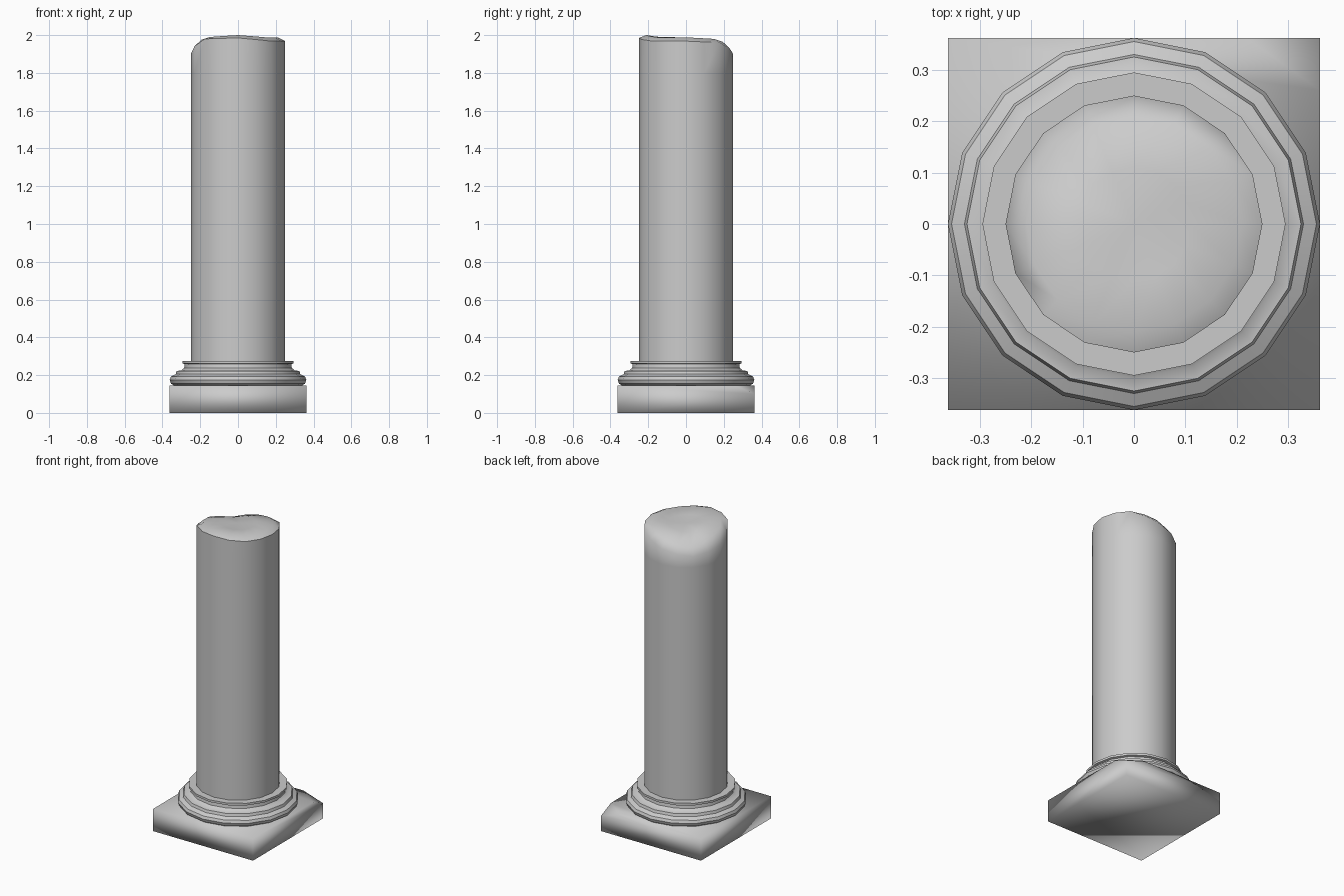
import bpy, bmesh, math
from mathutils import Vector

if "Cube" in bpy.data.objects:
    bpy.data.objects.remove(bpy.data.objects["Cube"], do_unlink=True)

SIDES = 16

stone = bpy.data.materials.new("pale_stone")
stone.use_nodes = True
stone.diffuse_color = (0.6, 0.6, 0.6, 1)
stone.node_tree.nodes["Principled BSDF"].inputs["Base Color"].default_value = (0.6, 0.6, 0.6, 1)


def finish(name, bm, angle):
    bmesh.ops.recalc_face_normals(bm, faces=bm.faces[:])
    mesh = bpy.data.meshes.new(name)
    bm.to_mesh(mesh)
    bm.free()
    mesh.materials.append(stone)
    obj = bpy.data.objects.new(name, mesh)
    bpy.context.collection.objects.link(obj)
    bpy.ops.object.select_all(action='DESELECT')
    obj.select_set(True)
    bpy.context.view_layer.objects.active = obj
    bpy.ops.object.shade_smooth_by_angle(angle=math.radians(angle))
    return obj


def ring(bm, radius, height):
    """Ring of vertices; height is a function of the turn angle."""
    verts = []
    for i in range(SIDES):
        a = math.tau * i / SIDES
        verts.append(bm.verts.new((radius * math.cos(a), radius * math.sin(a), height(a))))
    return verts


def lathe(name, profile, angle, tip=None):
    bm = bmesh.new()
    rings = [ring(bm, r, h if callable(h) else (lambda a, z=h: z)) for r, h in profile]
    for low, high in zip(rings, rings[1:]):
        for i in range(SIDES):
            j = (i + 1) % SIDES
            bm.faces.new((low[i], low[j], high[j], high[i]))
    bm.faces.new(rings[0])
    if tip is None:
        bm.faces.new(rings[-1])
    else:
        centre = bm.verts.new((0, 0, tip))
        for i in range(SIDES):
            bm.faces.new((rings[-1][i], rings[-1][(i + 1) % SIDES], centre))
    return finish(name, bm, angle)


def broken(levels):
    """Uneven height from eight compass levels, starting at +x."""
    def height(a):
        t = a / math.tau * 8
        k = int(t + 1e-6)
        f = t - k
        return levels[k % 8] * (1 - f) + levels[(k + 1) % 8] * f
    return height


# Square plinth with one chipped back corner
bm = bmesh.new()
bmesh.ops.create_cube(bm, size=1)
bmesh.ops.scale(bm, vec=(0.724, 0.724, 0.145), verts=bm.verts)
bmesh.ops.translate(bm, vec=(0, 0, 0.0725), verts=bm.verts)
a, b, c = Vector((0.22, 0.362, 0.145)), Vector((0.362, 0.26, 0.145)), Vector((0.362, 0.362, 0.1))
normal = (b - a).cross(c - a)
if normal.z < 0:
    normal.negate()
cut = bmesh.ops.bisect_plane(bm, geom=bm.verts[:] + bm.edges[:] + bm.faces[:],
                             plane_co=a, plane_no=normal, clear_outer=True)
bmesh.ops.holes_fill(bm, edges=[e for e in bm.edges if e.is_boundary])
finish("plinth", bm, 180)

# Moulded round base
lathe("base_moulding", [(0.335, 0.143), (0.355, 0.155), (0.362, 0.175), (0.355, 0.192),
                        (0.33, 0.205), (0.325, 0.222), (0.3, 0.225), (0.285, 0.238),
                        (0.282, 0.258), (0.295, 0.262), (0.295, 0.276), (0.24, 0.276)], 35)

# Shaft with a broken, uneven top
rim = broken((1.968, 1.96, 1.9, 1.87, 1.9, 1.98, 1.985, 1.968))
shoulder = broken((1.988, 1.98, 1.95, 1.92, 1.96, 1.99, 2.0, 1.988))
crown = broken((1.98, 1.98, 1.975, 1.965, 1.985, 1.99, 1.985, 1.98))
lathe("shaft", [(0.25, 0.27), (0.25, 1.8), (0.25, rim), (0.21, shoulder), (0.11, crown)], 60, 1.975)
